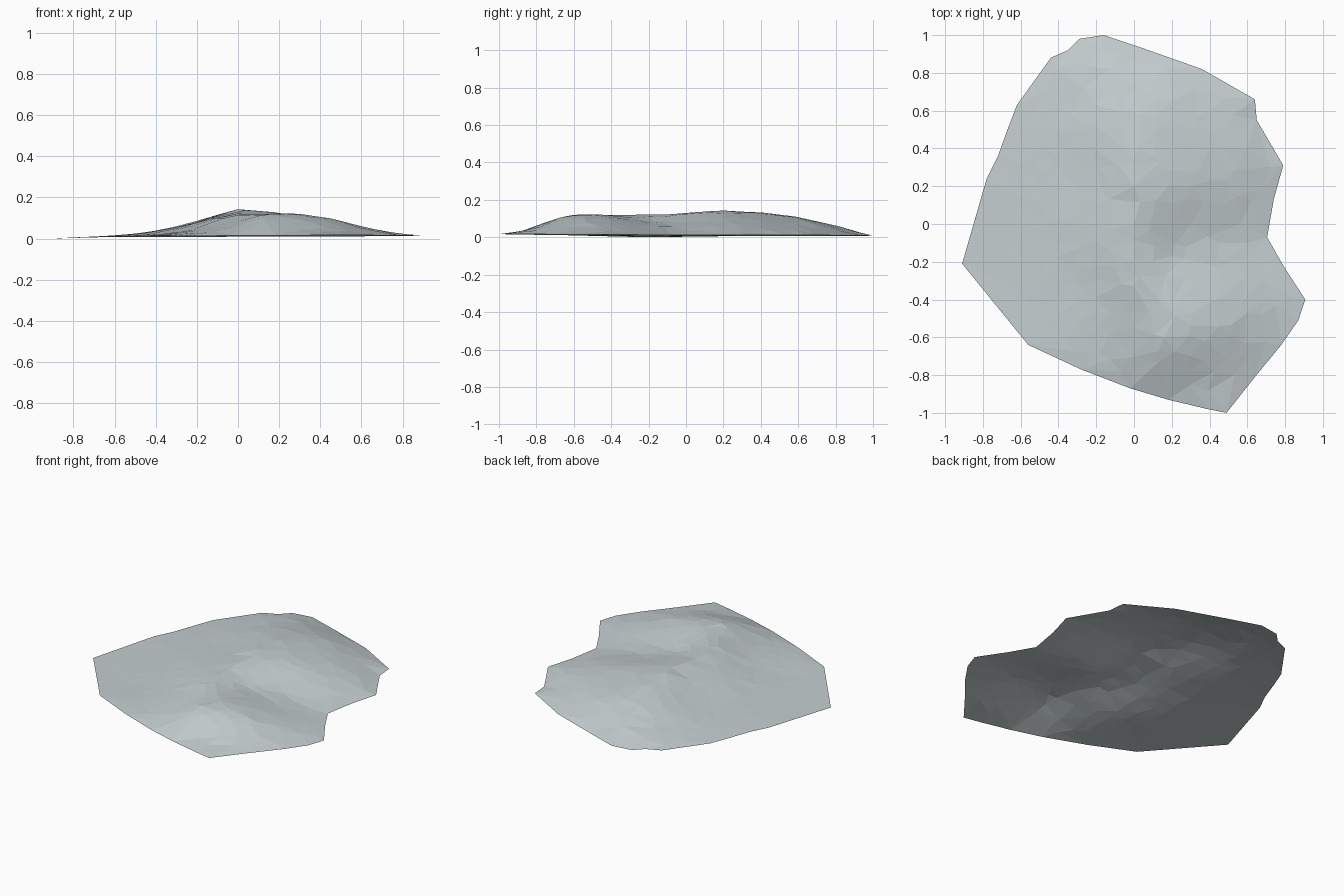
import bpy, bmesh, math, random
from mathutils import Vector
from mathutils.geometry import delaunay_2d_cdt

if "Cube" in bpy.data.objects:
    bpy.data.objects.remove(bpy.data.objects["Cube"])

random.seed(4)

# Rim of the mound, counter-clockwise from the back
RIM = [(-.16, 1), (-.29, .98), (-.35, .92), (-.44, .88), (-.62, .63), (-.67, .5), (-.72, .36),
       (-.78, .24), (-.91, -.21), (-.56, -.64), (-.28, -.77), (-.02, -.87), (.18, -.93),
       (.39, -.98), (.49, -1), (.64, -.81), (.78, -.64), (.87, -.51), (.907, -.4), (.79, -.22),
       (.705, -.07), (.74, .13), (.79, .31), (.65, .55), (.64, .66), (.36, .82), (.02, .94)]

# Main ridge running back to front
RIDGE = [(-.12, .82, .058), (-.08, .6, .105), (-.03, .4, .13), (0, .2, .143), (0, 0, .13),
         (0, -.2, .122), (0, -.33, .115), (.08, -.46, .113), (.16, -.6, .12), (.13, -.73, .085)]
# Long gentle slope on the left, with small gullies
LEFT = [(-.2, .3, .082), (-.17, .17, .088), (-.2, 0, .08), (-.2, -.3, .058), (-.2, -.55, .04),
        (-.06, -.42, .085), (0, -.55, .083), (-.4, .3, .036), (-.4, -.1, .03), (-.4, -.4, .018),
        (-.3, .65, .048), (-.65, 0, .01), (-.3, .85, .03)]
# Spur and valley on the right
RIGHT = [(.2, .4, .115), (.2, .65, .085), (.4, .4, .085), (.6, .4, .047), (.3, .2, .108),
         (.55, .15, .058), (.3, 0, .08), (.2, -.17, .083), (.45, -.1, .048), (.6, -.1, .027)]
# Front hill
HILL = [(.3, -.35, .1), (.3, -.54, .12), (.45, -.54, .098), (.6, -.47, .06), (.75, -.43, .03),
        (.3, -.7, .092), (.5, -.72, .058), (.3, -.85, .04), (0, -.77, .043)]


def rim_height(x, y):
    # the rim is lowest on the left and lifts slightly at the front
    return .006 + .006 * max(0, min(1, (x + .9) * .6)) + .006 * max(0, -y) - .007 * (x < -.85)


def solve(a, b):
    # Gaussian elimination with pivoting
    n = len(b)
    m = [row[:] + [v] for row, v in zip(a, b)]
    for i in range(n):
        p = max(range(i, n), key=lambda r: abs(m[r][i]))
        m[i], m[p] = m[p], m[i]
        for r in range(i + 1, n):
            f = m[r][i] / m[i][i]
            if f:
                for c in range(i, n + 1):
                    m[r][c] -= f * m[i][c]
    out = [0] * n
    for i in reversed(range(n)):
        out[i] = (m[i][n] - sum(m[i][c] * out[c] for c in range(i + 1, n))) / m[i][i]
    return out


# Smooth height field through all the guide points
guides = [(x, y, rim_height(x, y)) for x, y in RIM] + RIDGE + LEFT + RIGHT + HILL


def kernel(p, q):
    return math.sqrt((p[0] - q[0]) ** 2 + (p[1] - q[1]) ** 2 + .05 ** 2)


weights = solve([[kernel(p, q) for q in guides] for p in guides], [g[2] for g in guides])


def height(x, y):
    return max(0, sum(w * kernel((x, y), g) for w, g in zip(weights, guides)))


def rim_distance(p):
    best = 9
    for i, a in enumerate(RIM):
        a, b = Vector(a), Vector(RIM[(i + 1) % len(RIM)])
        t = max(0, min(1, (p - a).dot(b - a) / (b - a).length_squared))
        best = min(best, (p - a - (b - a) * t).length)
    return best


# Irregular scatter of points between the guides
points = [Vector(g[:2]) for g in guides]
for i in range(-9, 10):
    for j in range(-10, 11):
        p = Vector((i * .1 + random.uniform(-.035, .035), j * .1 + random.uniform(-.035, .035)))
        if rim_distance(p) > .05 and min((p - q).length for q in points) > .05:
            points.append(p)

verts, _, faces, *_ = delaunay_2d_cdt(points, [], [list(range(len(RIM)))], 1, 1e-5)

# Mound surface: an open sheet of triangles
bm = bmesh.new()
bv = [bm.verts.new((v.x, v.y, height(v.x, v.y))) for v in verts]
for f in faces:
    bm.faces.new([bv[k] for k in f])
bmesh.ops.delete(bm, geom=[v for v in bm.verts if not v.link_faces], context='VERTS')
bm.normal_update()
for f in bm.faces:
    if f.normal.z < 0:
        f.normal_flip()

mesh = bpy.data.meshes.new("mound")
bm.to_mesh(mesh)
bm.free()
mound = bpy.data.objects.new("mound", mesh)
bpy.context.collection.objects.link(mound)

mat = bpy.data.materials.new("pale_grey")
mat.diffuse_color = (.56, .62, .63, 1)
mat.use_nodes = True
mat.node_tree.nodes["Principled BSDF"].inputs["Base Color"].default_value = mat.diffuse_color
mesh.materials.append(mat)
